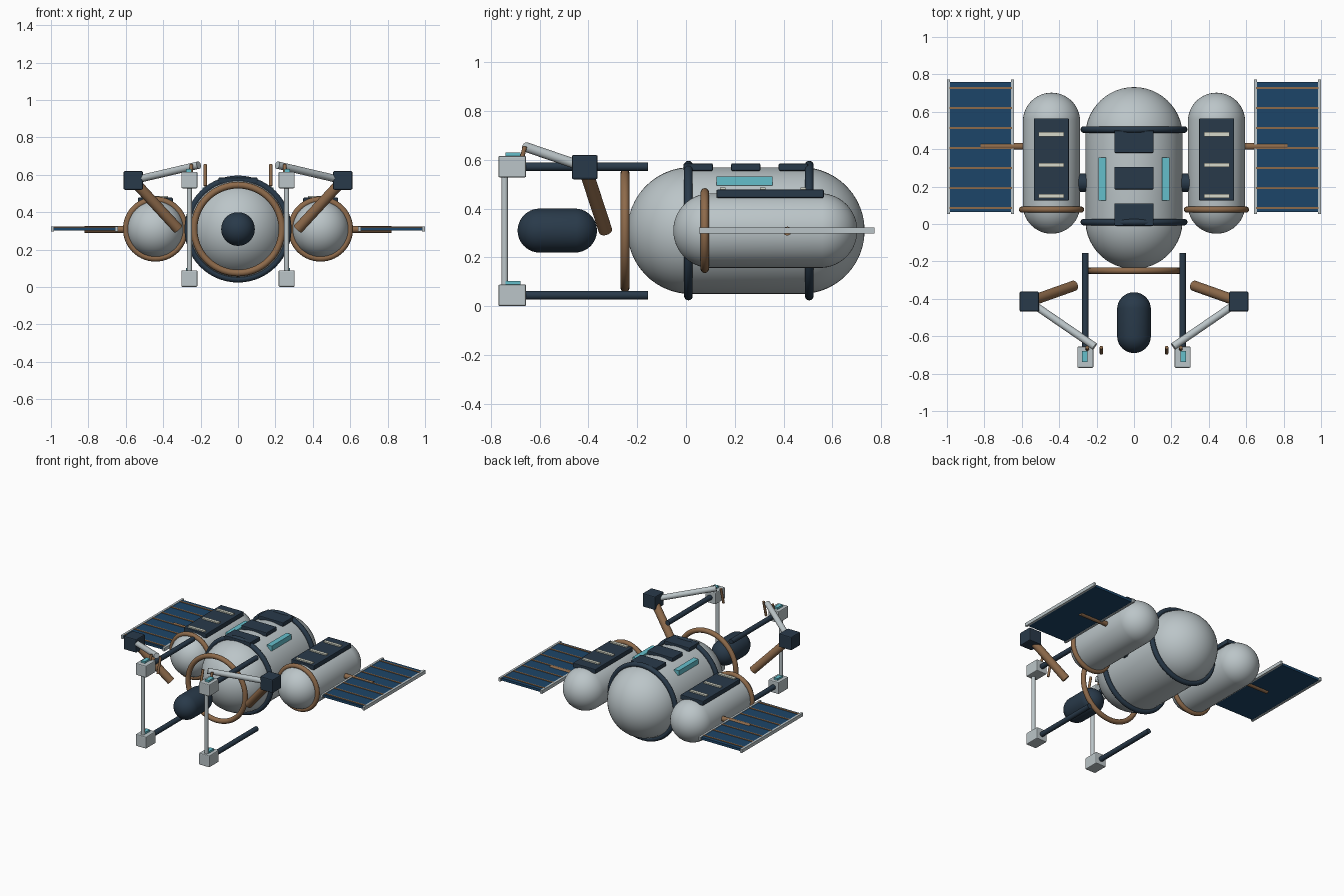
import bpy, bmesh, math
from mathutils import Vector, Matrix

if "Cube" in bpy.data.objects:
    bpy.data.objects.remove(bpy.data.objects["Cube"])


def mat(name, rgb):
    m = bpy.data.materials.new(name)
    m.diffuse_color = (*rgb, 1)
    m.use_nodes = True
    m.node_tree.nodes["Principled BSDF"].inputs["Base Color"].default_value = m.diffuse_color
    return m


HULL = mat("hull_grey", (0.50, 0.56, 0.58))
NAVY = mat("navy", (0.022, 0.042, 0.068))
COPPER = mat("copper", (0.27, 0.145, 0.07))
CYAN = mat("cyan", (0.13, 0.52, 0.60))
BLUE = mat("cell_blue", (0.012, 0.06, 0.14))
CREAM = mat("cream", (0.68, 0.70, 0.60))


def finish(name, bm, m, smooth=True):
    bmesh.ops.recalc_face_normals(bm, faces=bm.faces)
    me = bpy.data.meshes.new(name)
    bm.to_mesh(me)
    bm.free()
    me.materials.append(m)
    ob = bpy.data.objects.new(name, me)
    bpy.context.collection.objects.link(ob)
    if smooth:
        bpy.ops.object.select_all(action='DESELECT')
        ob.select_set(True)
        bpy.context.view_layer.objects.active = ob
        bpy.ops.object.shade_smooth_by_angle(angle=math.radians(35))
    return ob


def box(name, c, size, m, bevel=0.0):
    bm = bmesh.new()
    bmesh.ops.create_cube(bm, size=1, matrix=Matrix.Translation(c) @ Matrix.Diagonal((*size, 1)))
    ob = finish(name, bm, m, False)
    if bevel:
        b = ob.modifiers.new("bevel", 'BEVEL')
        b.width, b.segments = bevel, 2
    return ob


def rod(name, a, b, r, m):
    a, b = Vector(a), Vector(b)
    d = b - a
    bm = bmesh.new()
    M = Matrix.Translation((a + b) / 2) @ d.to_track_quat('Z', 'Y').to_matrix().to_4x4()
    bmesh.ops.create_cone(bm, cap_ends=True, segments=24, radius1=r, radius2=r, depth=d.length, matrix=M)
    return finish(name, bm, m)


def capsule(name, x, y0, y1, z, r, m):
    # sphere with an odd ring count, split at the middle band and stretched along y
    bm = bmesh.new()
    bmesh.ops.create_uvsphere(bm, u_segments=48, v_segments=25, radius=r)
    half = (y1 - y0) / 2 - r
    for v in bm.verts:
        v.co.z += half if v.co.z > 0 else -half
    M = Matrix.Translation((x, (y0 + y1) / 2, z)) @ Matrix.Rotation(math.pi / 2, 4, 'X')
    bm.transform(M)
    return finish(name, bm, m)


def ring(name, c, R, r, m):
    # torus around the y axis
    bm = bmesh.new()
    n, k = 56, 14
    rows = []
    for i in range(n):
        a = math.tau * i / n
        rows.append([bm.verts.new((c[0] + (R + r * math.cos(t)) * math.cos(a), c[1] + r * math.sin(t),
                                   c[2] + (R + r * math.cos(t)) * math.sin(a)))
                     for t in (math.tau * j / k for j in range(k))])
    for i in range(n):
        p, q = rows[i], rows[(i + 1) % n]
        for j in range(k):
            bm.faces.new((p[j], p[(j + 1) % k], q[(j + 1) % k], q[j]))
    return finish(name, bm, m)


Z = 0.31

# central hull with bands, docking ring and roof hatches
capsule("main_hull", 0, -0.24, 0.732, Z, 0.26, HULL)
for i, y in enumerate((0.01, 0.505)):
    ring(f"hull_band_{i}", (0, y, Z), 0.268, 0.018, NAVY)
ring("front_ring", (0, -0.25, Z), 0.235, 0.018, COPPER)
for i, y in enumerate((0.05, 0.245, 0.44)):
    box(f"roof_hatch_{i}", (0, y, 0.57), (0.21, 0.12, 0.03), NAVY, 0.005)

# floating sensor core in front
capsule("sensor_core", 0, -0.69, -0.365, Z, 0.09, NAVY)

for side, s in (("left", -1), ("right", 1)):
    # side pods
    capsule(f"{side}_pod", 0.441 * s, -0.052, 0.702, Z, 0.153, HULL)
    ring(f"{side}_pod_ring", (0.441 * s, 0.077, Z), 0.157, 0.017, COPPER)
    rod(f"{side}_pod_coupling", (0.22 * s, 0.22, Z), (0.33 * s, 0.22, Z), 0.05, NAVY)
    box(f"{side}_pod_cover", (0.442 * s, 0.345, 0.461), (0.187, 0.44, 0.034), NAVY, 0.005)
    for i, y in enumerate((0.15, 0.315, 0.48)):
        box(f"{side}_pod_strip_{i}", (0.442 * s, y, 0.48), (0.136, 0.022, 0.014), CREAM)
    box(f"{side}_roof_light", (0.17 * s, 0.24, 0.514), (0.04, 0.23, 0.037), CYAN)

    # solar wing
    box(f"{side}_solar_panel", (0.82 * s, 0.412, Z), (0.34, 0.695, 0.018), BLUE)
    for i, x in enumerate((0.65, 0.992)):
        box(f"{side}_solar_rail_{i}", (x * s, 0.413, Z), (0.016, 0.72, 0.025), HULL)
    for i in range(7):
        box(f"{side}_solar_bar_{i}", (0.82 * s, 0.085 + 0.107 * i, 0.319), (0.335, 0.011, 0.008), COPPER)
    rod(f"{side}_solar_arm", (0.57 * s, 0.415, 0.308), (0.82 * s, 0.415, 0.308), 0.018, COPPER)

    # front frame: rails, corner blocks, posts
    for lvl, z in (("upper", 0.572), ("lower", 0.045)):
        rod(f"{side}_{lvl}_rail", (0.26 * s, -0.155, z), (0.26 * s, -0.70, z), 0.018, NAVY)
        box(f"{side}_{lvl}_corner_block", (0.26 * s, -0.712, z), (0.086, 0.114, 0.088), HULL, 0.006)
        box(f"{side}_{lvl}_marker", (0.263 * s, -0.709, z + 0.05), (0.03, 0.06, 0.016), CYAN)
    rod(f"{side}_frame_post", (0.26 * s, -0.743, 0.06), (0.26 * s, -0.743, 0.56), 0.014, HULL)

    # manipulator arm with elbow and two fingers
    elbow = (0.56 * s, -0.415, 0.57)
    rod(f"{side}_upper_arm", (0.32 * s, -0.33, 0.31), elbow, 0.028, COPPER)
    box(f"{side}_elbow", elbow, (0.104, 0.106, 0.1), NAVY, 0.007)
    rod(f"{side}_forearm", elbow, (0.21 * s, -0.655, 0.652), 0.02, HULL)
    for i, x in enumerate((0.175, 0.25)):
        rod(f"{side}_finger_{i}", (x * s, -0.66, 0.655), (x * s, -0.69, 0.54), 0.009, COPPER)
